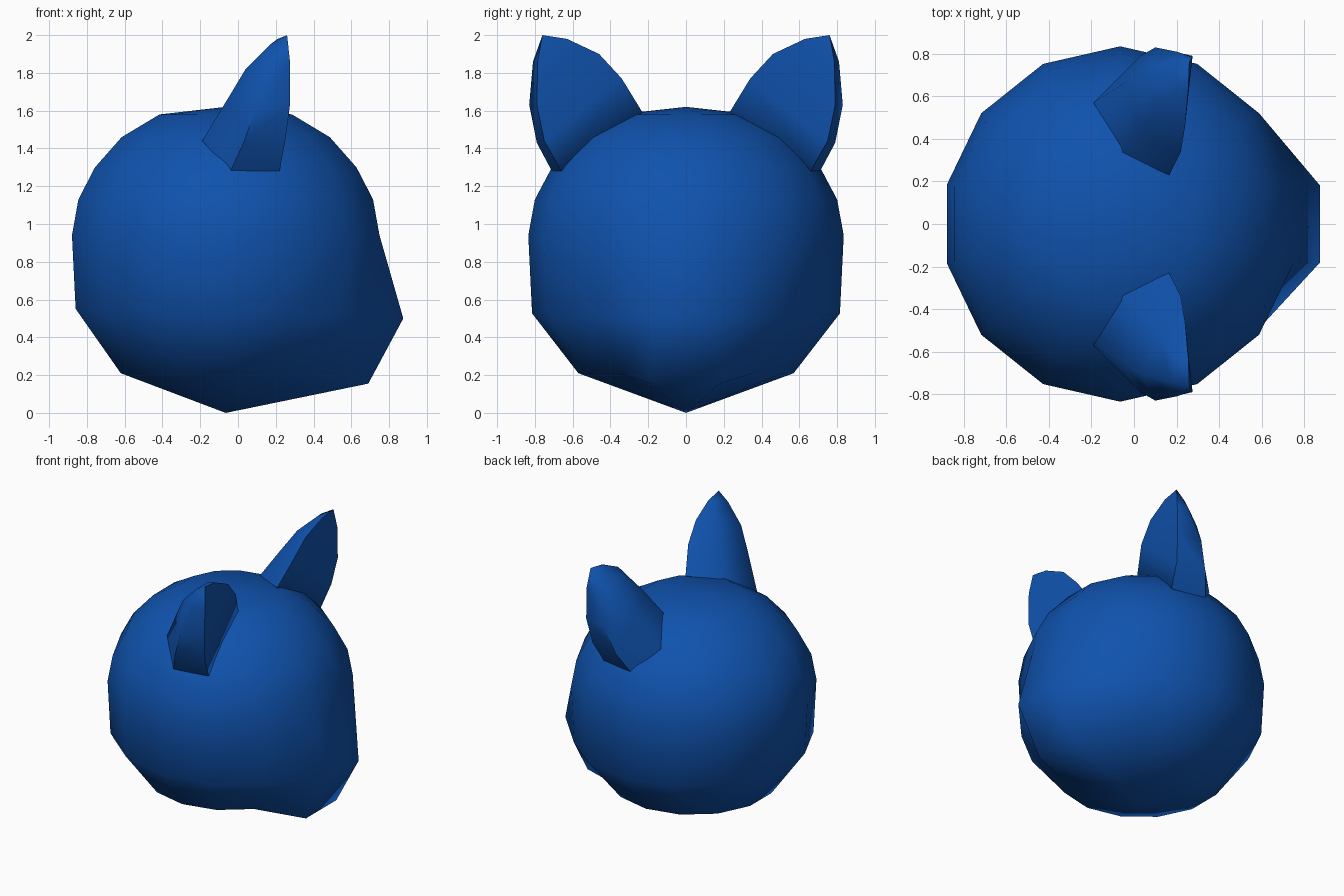
import bpy, bmesh, math
from mathutils import Vector

old = bpy.data.objects.get("Cube")
if old:
    bpy.data.objects.remove(old, do_unlink=True)

blue = bpy.data.materials.new("deep_blue")
blue.use_nodes = True
color = (0.005, 0.085, 0.42, 1)
blue.diffuse_color = color
blue.node_tree.nodes["Principled BSDF"].inputs["Base Color"].default_value = color


def finish(bm, name, angle):
    bmesh.ops.recalc_face_normals(bm, faces=bm.faces)
    mesh = bpy.data.meshes.new(name)
    bm.to_mesh(mesh)
    bm.free()
    mesh.materials.append(blue)
    obj = bpy.data.objects.new(name, mesh)
    bpy.context.collection.objects.link(obj)
    bpy.ops.object.select_all(action="DESELECT")
    obj.select_set(True)
    bpy.context.view_layer.objects.active = obj
    bpy.ops.object.shade_smooth_by_angle(angle=math.radians(angle))


def bridge(bm, low, high):
    n = len(low)
    for i in range(n):
        j = (i + 1) % n
        bm.faces.new((low[i], low[j], high[j], high[i]))


def fan(bm, ring, point):
    tip = bm.verts.new(point)
    for i in range(len(ring)):
        bm.faces.new((ring[i], ring[(i + 1) % len(ring)], tip))


# Head: rings of (radius, height), with the front of the low rings pulled out
SIDES = 14
CENTRE = -0.065
profile = [(0.57, 0.21), (0.815, 0.525), (0.835, 0.94), (0.80, 1.13),
           (0.71, 1.30), (0.565, 1.46), (0.36, 1.58)]
snout = {0: (0.69, 0.155), 1: (0.875, 0.50)}
bm = bmesh.new()
rings = []
for level, (radius, height) in enumerate(profile):
    ring = []
    for i in range(SIDES):
        a = (i + 0.5) * math.tau / SIDES
        x, y, z = CENTRE + radius * math.cos(a), radius * math.sin(a), height
        if level in snout:
            if i in (0, SIDES - 1):
                x, z = snout[level]
                y = math.copysign(0.18, y)
            elif level == 1:
                z -= 0.03 * x
        ring.append(bm.verts.new((x, y, z)))
    rings.append(ring)
for low, high in zip(rings, rings[1:]):
    bridge(bm, low, high)
fan(bm, rings[0], (CENTRE, 0, 0))
fan(bm, rings[-1], (CENTRE, 0, 1.62))
finish(bm, "head", 85)

# Ears: five-sided sections from base to tip, flat side to the face
ear_sections = [
    [(0.165, 0.23, 1.59), (-0.06, 0.33, 1.57), (-0.19, 0.57, 1.44), (-0.04, 0.71, 1.28), (0.22, 0.66, 1.28)],
    [(0.22, 0.34, 1.77), (0.05, 0.43, 1.76), (-0.05, 0.66, 1.67), (0.03, 0.79, 1.43), (0.25, 0.75, 1.44)],
    [(0.24, 0.46, 1.90), (0.12, 0.53, 1.89), (0.04, 0.71, 1.82), (0.10, 0.83, 1.63), (0.275, 0.79, 1.63)],
    [(0.255, 0.63, 1.98), (0.21, 0.65, 1.98), (0.17, 0.74, 1.95), (0.20, 0.81, 1.86), (0.275, 0.785, 1.86)],
]
for name, side in (("left_ear", 1), ("right_ear", -1)):
    bm = bmesh.new()
    sections = [[bm.verts.new((x, side * y, z)) for x, y, z in row] for row in ear_sections]
    for low, high in zip(sections, sections[1:]):
        bridge(bm, low, high)
    fan(bm, sections[-1], (0.26, side * 0.76, 2.0))
    base = sum((v.co for v in sections[0]), Vector()) / len(sections[0])
    fan(bm, sections[0], base - Vector((0, side * 0.05, 0.1)))
    finish(bm, name, 62)
